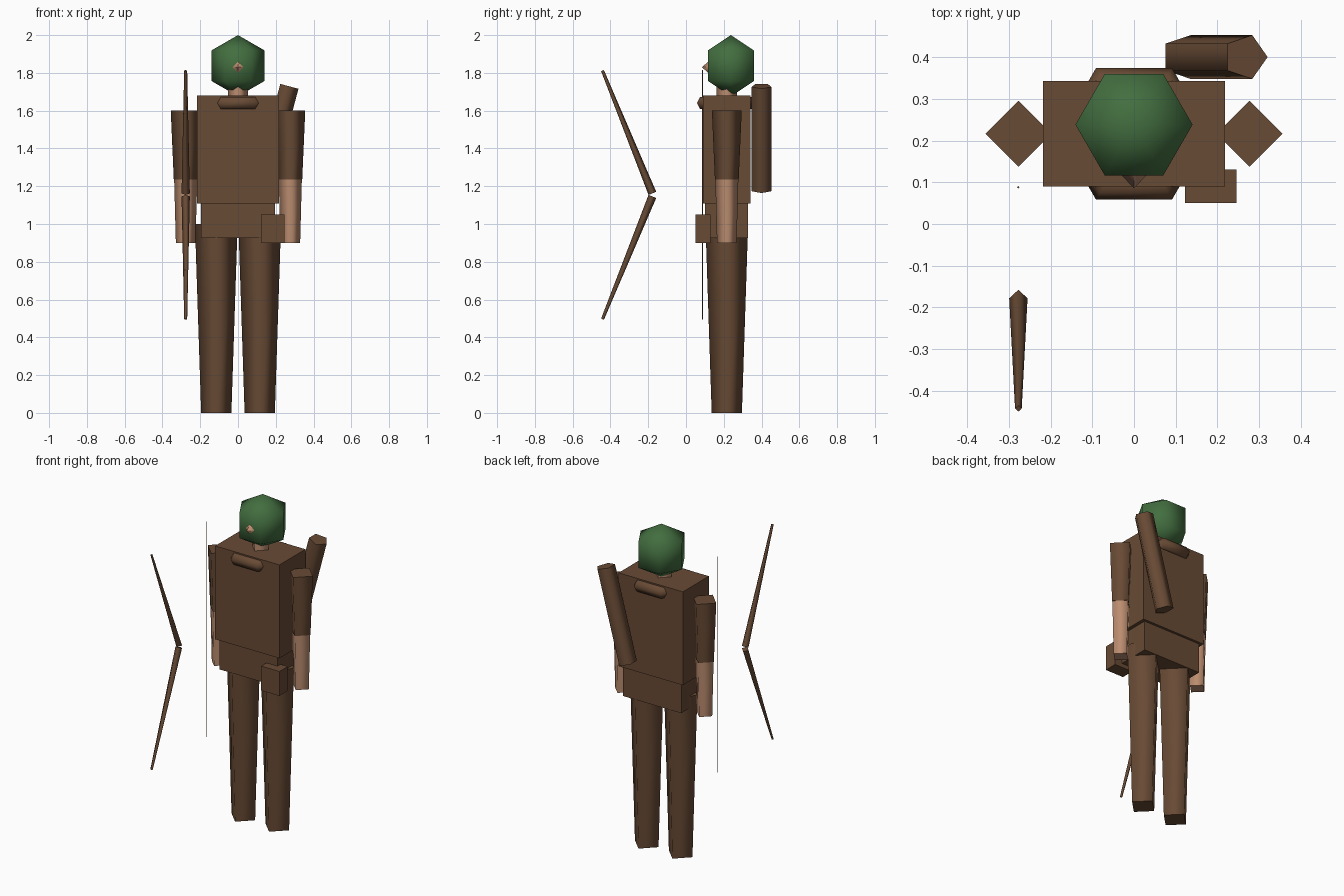
import bpy, bmesh, math
from mathutils import Vector

cube = bpy.data.objects.get("Cube")
if cube:
    bpy.data.objects.remove(cube, do_unlink=True)


def material(name, rgb):
    m = bpy.data.materials.new(name)
    m.use_nodes = True
    m.diffuse_color = (*rgb, 1)
    bsdf = next(n for n in m.node_tree.nodes if n.type == 'BSDF_PRINCIPLED')
    bsdf.inputs["Base Color"].default_value = (*rgb, 1)
    return m


BROWN = material("leather_brown", (0.138, 0.069, 0.035))
SKIN = material("skin", (0.50, 0.265, 0.16))
GREEN = material("hood_green", (0.055, 0.155, 0.05))


def finish(name, bm, mat):
    bmesh.ops.recalc_face_normals(bm, faces=bm.faces)
    mesh = bpy.data.meshes.new(name)
    bm.to_mesh(mesh)
    bm.free()
    mesh.materials.append(mat)
    obj = bpy.data.objects.new(name, mesh)
    bpy.context.collection.objects.link(obj)
    return obj


def box(name, low, high, mat):
    bm = bmesh.new()
    bmesh.ops.create_cube(bm, size=1)
    for v in bm.verts:
        v.co = [l + (c + 0.5) * (h - l) for c, l, h in zip(v.co, low, high)]
    return finish(name, bm, mat)


def limb(name, start, end, r0, r1, mat, sides=4):
    """Tapered prism with smooth sides, flat caps and a corner towards +x."""
    start, end = Vector(start), Vector(end)
    axis = (end - start).normalized()
    v = axis.cross(Vector((1, 0, 0))).normalized()
    u = v.cross(axis)
    bm = bmesh.new()
    rings = []
    for p, r in ((start, r0), (end, r1)):
        angles = [math.tau * i / sides for i in range(sides)]
        rings.append([bm.verts.new(p + r * (u * math.cos(a) + v * math.sin(a))) for a in angles])
    for ring in rings:
        bm.faces.new(ring)
    for i in range(sides):
        j = (i + 1) % sides
        bm.faces.new((rings[0][i], rings[0][j], rings[1][j], rings[1][i])).smooth = True
    return finish(name, bm, mat)


def lathe(name, centre, profile, mat, sides=6, closed=False):
    """Smooth ring of (radius, height) points turned around a vertical axis."""
    bm = bmesh.new()
    pts = [bm.verts.new((r, 0, z)) for r, z in profile]
    pairs = list(zip(pts, pts[1:] + pts[:1])) if closed else list(zip(pts, pts[1:]))
    edges = [bm.edges.new(p) for p in pairs]
    bmesh.ops.spin(bm, geom=pts + edges, cent=(0, 0, 0), axis=(0, 0, 1),
                   angle=math.tau, steps=sides, use_duplicate=False)
    bmesh.ops.remove_doubles(bm, verts=bm.verts, dist=0.0005)
    for f in bm.faces:
        f.smooth = True
    bmesh.ops.translate(bm, verts=bm.verts, vec=centre)
    return finish(name, bm, mat)


MID = 0.216  # depth of the body's centre line

# Trunk
box("torso", (-0.218, 0.09, 1.108), (0.218, 0.342, 1.68), BROWN)
box("hips", (-0.197, 0.101, 0.925), (0.197, 0.327, 1.108), BROWN)
box("belt_pouch", (0.122, 0.05, 0.9), (0.246, 0.13, 1.05), BROWN)

# Collar ring poking out of the chest and back
ring = [(0.145 + 0.037 * math.cos(math.tau * i / 6), 0.037 * math.sin(math.tau * i / 6))
        for i in range(6)]
lathe("collar", (0, MID, 1.64), ring, BROWN, closed=True)

# Head
limb("neck", (0, MID, 1.66), (0, MID, 1.76), 0.054, 0.054, SKIN)
R = 0.162
hood = [(R * math.sin(math.pi * i / 3), R * math.cos(math.pi * i / 3)) for i in range(4)]
lathe("hood", (0, 0.238, 2 - R), hood, GREEN)
limb("nose", (0, 0.125, 1.83), (0, 0.086, 1.83), 0.037, 0.001, SKIN)

# Arms and legs
for side, s in (("left", 1), ("right", -1)):
    x = 0.277 * s
    limb(side + "_sleeve", (x, MID, 1.235), (x, MID, 1.6), 0.063, 0.079, BROWN)
    limb(side + "_forearm", (x, MID, 0.9), (x, MID, 1.235), 0.052, 0.061, SKIN)
    limb(side + "_leg", (0.115 * s, MID, 0), (0.115 * s, MID, 1.0), 0.08, 0.113, BROWN)

# Slanted quiver on the back
limb("quiver", (0.119, 0.4, 1.178), (0.267, 0.4, 1.73), 0.055, 0.055, BROWN, sides=5)

# Bow held out in front, with its string
for part, s in (("upper", 1), ("lower", -1)):
    limb("bow_" + part + "_limb", (-0.277, -0.178, 1.154 + 0.008 * s),
         (-0.277, -0.442, 1.154 + 0.658 * s), 0.022, 0.008, BROWN)
limb("bow_string", (-0.277, 0.088, 0.494), (-0.277, 0.088, 1.814), 0.003, 0.003, BROWN)
